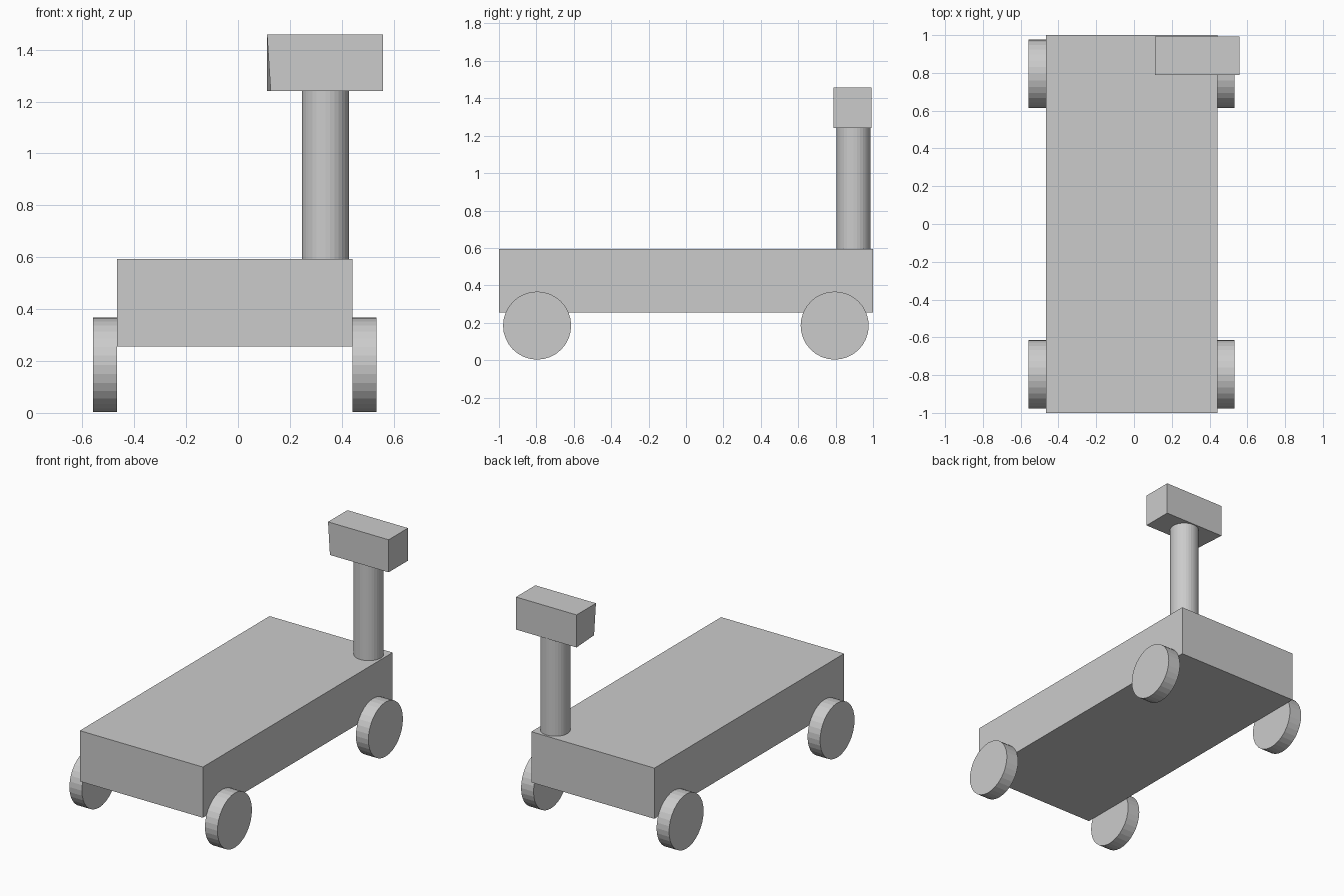
import bpy
from math import pi

if "Cube" in bpy.data.objects:
    bpy.data.objects.remove(bpy.data.objects["Cube"])


def box(name, lo, hi):
    """Box spanning two opposite corners, with its size held in the mesh."""
    bpy.ops.mesh.primitive_cube_add(size=1)
    ob = bpy.context.object
    ob.name = name
    for v in ob.data.vertices:
        v.co = [l if c < 0 else h for c, l, h in zip(v.co, lo, hi)]
    return ob


def cylinder(name, radius, depth, centre, rotation=(0, 0, 0)):
    bpy.ops.mesh.primitive_cylinder_add(
        vertices=32, radius=radius, depth=depth, location=centre, rotation=rotation)
    bpy.context.object.name = name


# Cart body
LEFT, RIGHT, TOP = -0.467, 0.441, 0.594
box("body", (LEFT, -1, 0.256), (RIGHT, 1, TOP))

# Four wheels, flush against the sides
R, W = 0.182, 0.092
for side, x in (("left", LEFT - W / 2), ("right", RIGHT + W / 2)):
    for end, y in (("front", -0.796), ("back", 0.795)):
        cylinder(f"wheel_{end}_{side}", R, W, (x, y, R + 0.003), (0, pi / 2, 0))

# Upright post
HEAD_Z = 1.241
cylinder("post", 0.091, HEAD_Z - TOP, (0.337, 0.896, (TOP + HEAD_Z) / 2))

# Head block, with its lower front left corner pulled in slightly
head = box("head", (0.112, 0.789, HEAD_Z), (0.559, 0.993, 1.458))
min(head.data.vertices, key=lambda v: sum(v.co)).co.x += 0.014
